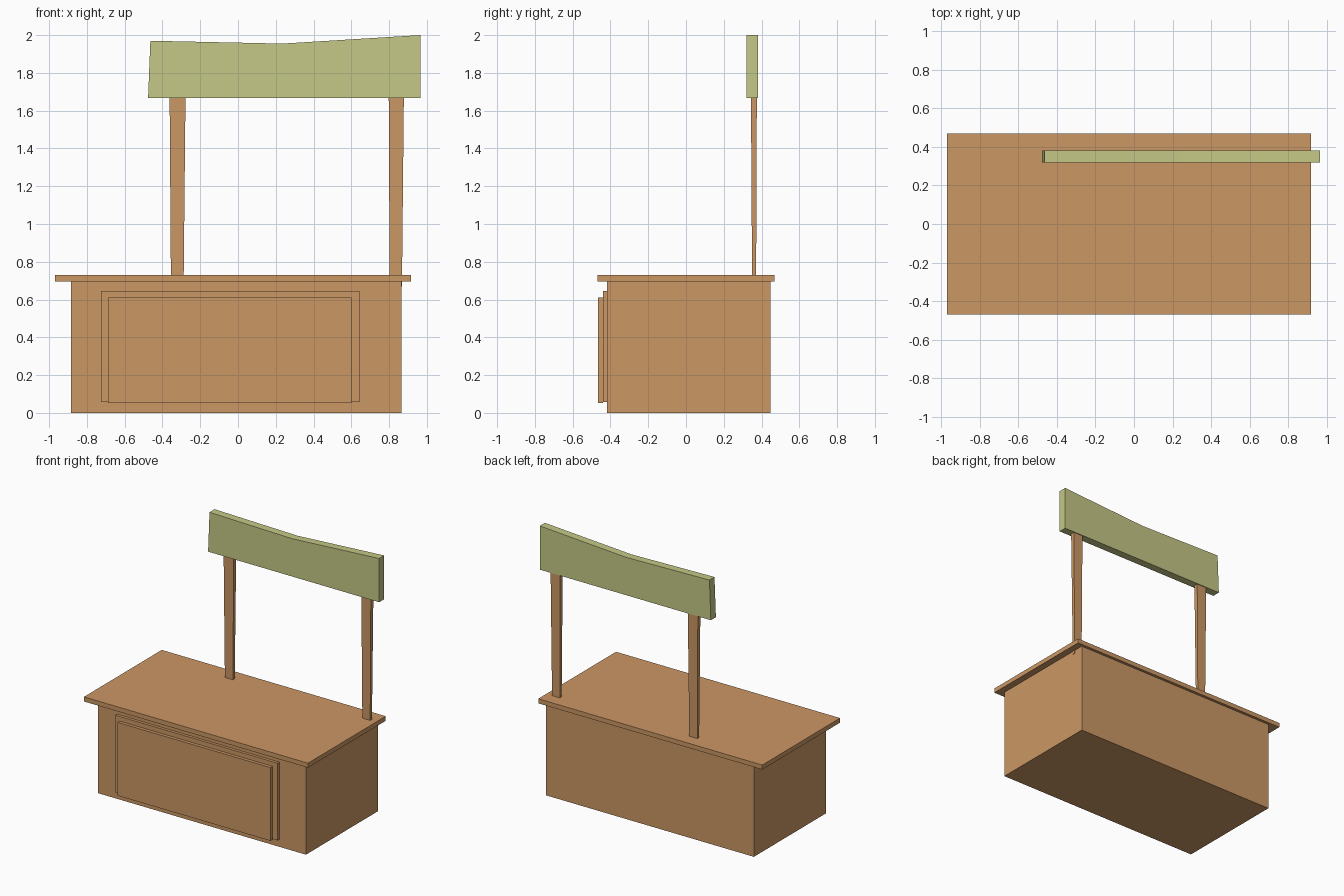
import bpy, bmesh

if "Cube" in bpy.data.objects:
    bpy.data.objects.remove(bpy.data.objects["Cube"])


def material(name, color):
    m = bpy.data.materials.new(name)
    m.diffuse_color = color
    m.use_nodes = True
    m.node_tree.nodes["Principled BSDF"].inputs["Base Color"].default_value = m.diffuse_color
    return m


wood = material("wood", (0.60, 0.31, 0.13, 1))
green = material("sign_green", (0.56, 0.58, 0.24, 1))


def finish(name, bm, mat):
    bmesh.ops.recalc_face_normals(bm, faces=bm.faces)
    mesh = bpy.data.meshes.new(name)
    bm.to_mesh(mesh)
    bm.free()
    mesh.materials.append(mat)
    bpy.context.collection.objects.link(bpy.data.objects.new(name, mesh))


def slab(name, profile, y0, y1, mat):
    """Extrude an (x, z) outline from y0 to y1."""
    bm = bmesh.new()
    face = bm.faces.new([bm.verts.new((x, y0, z)) for x, z in profile])
    ext = bmesh.ops.extrude_face_region(bm, geom=[face])
    for v in ext["geom"]:
        if isinstance(v, bmesh.types.BMVert):
            v.co.y = y1
    finish(name, bm, mat)


def box(name, x0, x1, y0, y1, z0, z1, mat=wood):
    slab(name, [(x0, z0), (x1, z0), (x1, z1), (x0, z1)], y0, y1, mat)


def post(name, bottom, top):
    """Post flaring slightly towards the top; ends are (x0, x1, y0, y1, z)."""
    bm = bmesh.new()
    for x0, x1, y0, y1, z in (bottom, top):
        for x, y in ((x0, y0), (x1, y0), (x1, y1), (x0, y1)):
            bm.verts.new((x, y, z))
    bmesh.ops.convex_hull(bm, input=bm.verts)
    bmesh.ops.dissolve_limit(bm, angle_limit=0.01, verts=bm.verts, edges=bm.edges)
    finish(name, bm, wood)


# Counter cabinet, overhanging top and stepped front panels
box("cabinet", -0.885, 0.865, -0.418, 0.447, 0, 0.695)
box("countertop", -0.97, 0.917, -0.468, 0.468, 0.695, 0.73)
box("front_panel_outer", -0.725, 0.642, -0.44, -0.418, 0.058, 0.645)
box("front_panel_inner", -0.688, 0.60, -0.465, -0.44, 0.052, 0.61)

# Sign posts passing through the countertop
post("left_post", (-0.355, -0.288, 0.35, 0.371, 0.67), (-0.362, -0.278, 0.344, 0.375, 1.67))
post("right_post", (0.803, 0.868, 0.35, 0.371, 0.67), (0.798, 0.878, 0.344, 0.375, 1.67))

# Sign board with a sagging top edge
slab("sign_board",
     [(-0.476, 1.667), (0.965, 1.667), (0.965, 2.0), (0.235, 1.955), (-0.464, 1.97)],
     0.32, 0.381, green)
